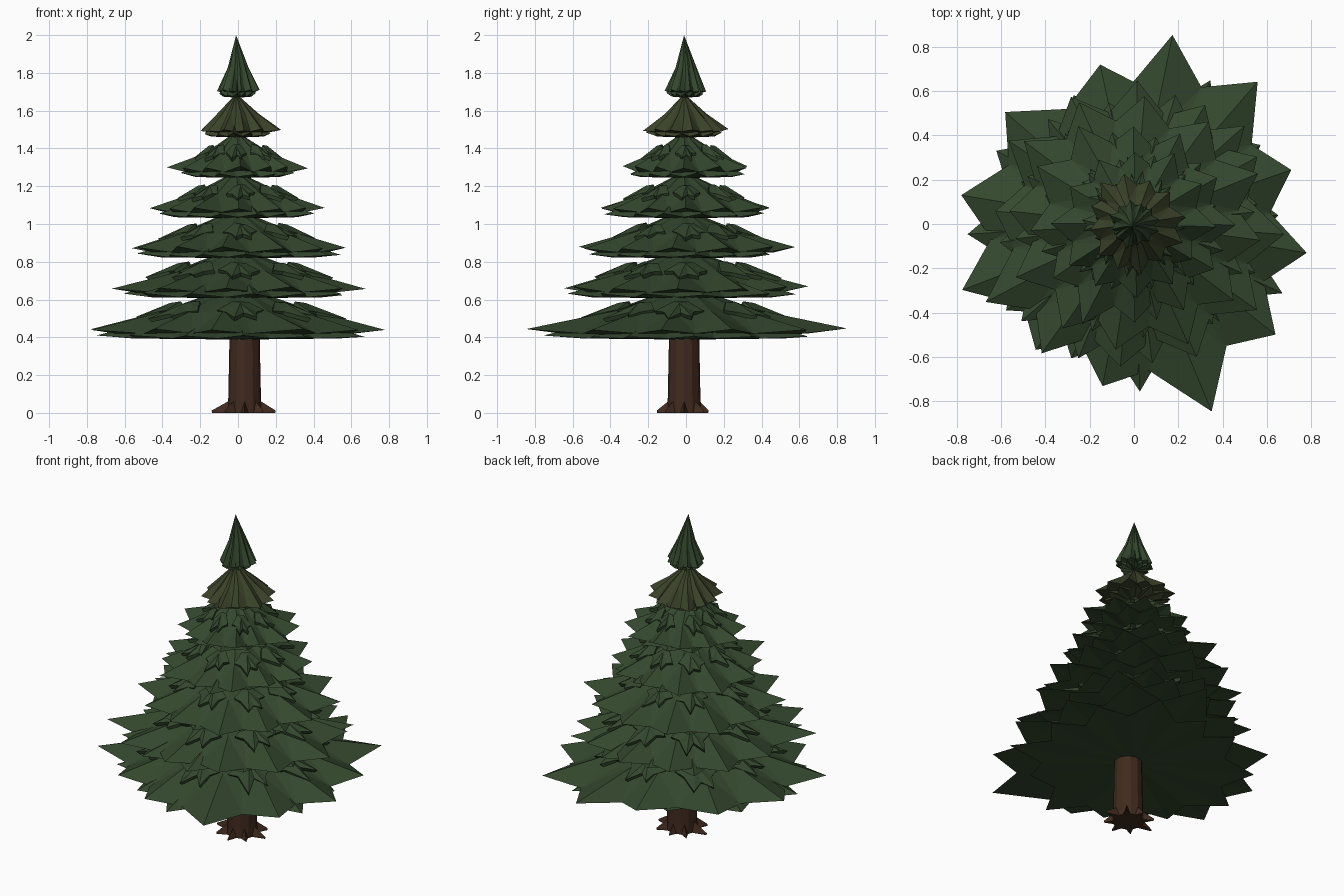
import bpy, bmesh, math, random
from math import cos, sin, radians, pi

if "Cube" in bpy.data.objects:
    bpy.data.objects.remove(bpy.data.objects["Cube"])

random.seed(7)


def material(name, rgb):
    m = bpy.data.materials.new(name)
    m.diffuse_color = (*rgb, 1)
    m.use_nodes = True
    m.node_tree.nodes["Principled BSDF"].inputs["Base Color"].default_value = m.diffuse_color
    return m


GREEN = material("needles", (0.034, 0.064, 0.027))
OLIVE = material("olive_needles", (0.043, 0.055, 0.022))
BARK = material("bark", (0.052, 0.023, 0.013))


def polar(r, a, z, cx=0.0, cy=0.0):
    return (cx + r * cos(a), cy + r * sin(a), z)


def finish(bm, name, mat):
    bmesh.ops.recalc_face_normals(bm, faces=bm.faces)
    me = bpy.data.meshes.new(name)
    bm.to_mesh(me)
    bm.free()
    me.materials.append(mat)
    ob = bpy.data.objects.new(name, me)
    bpy.context.collection.objects.link(ob)
    return ob


def add_star(bm, tips, angles, base, tip_z, low_z, apex, valley, sag):
    """Closed jagged cone: apex, folded middle ring, zigzag rim, flat underside."""
    n = len(tips)
    top = bm.verts.new((-0.01, -0.01, apex))
    bottom = bm.verts.new((0, 0, base))
    mid, rim = [], []
    mean = sum(tips) / n
    half = (tip_z + apex) / 2 - sag
    for i in range(n):
        a, r = angles[i], tips[i]
        b = angles[(i + 1) % n] + (2 * pi if i == n - 1 else 0)
        low = valley * (r + tips[(i + 1) % n]) / 2
        rim.append(bm.verts.new(polar(r, a, tip_z + random.uniform(-.01, .004))))
        mid.append(bm.verts.new(polar(mean * .5, a, half)))
        rim.append(bm.verts.new(polar(low, (a + b) / 2, low_z)))
        mid.append(bm.verts.new(polar(mean * .47, (a + b) / 2, half - .01)))
    for i in range(2 * n):
        j = (i + 1) % (2 * n)
        bm.faces.new((top, mid[i], mid[j]))
        if i % 2 == 0:
            bm.faces.new((mid[i], rim[i], rim[j]))
            bm.faces.new((mid[i], rim[j], mid[j]))
        else:
            bm.faces.new((mid[i], rim[i], mid[j]))
            bm.faces.new((rim[i], rim[j], mid[j]))
        bm.faces.new((bottom, rim[j], rim[i]))


def add_sprig(bm, a, R, surf, thick):
    """Small jagged tuft lying on the slope of a tier."""
    pts = [(.38, -.13), (.50, -.32), (.54, -.18), (.70, -.07),
           (.58, .03), (.66, .15), (.53, .19), (.50, .33), (.39, .14)]
    upper, lower = [], []
    for f, da in pts:
        f *= random.uniform(.95, 1.05)
        z = surf(f) + (thick * .6 if f < .45 else 0)
        upper.append(bm.verts.new(polar(R * f, a + da, z)))
        lower.append(bm.verts.new(polar(R * f * .96, a + da, z - thick * .7)))
    hub = bm.verts.new(polar(R * .45, a, surf(.45) + thick))
    n = len(pts)
    for i in range(n):
        j = (i + 1) % n
        bm.faces.new((hub, upper[i], upper[j]))
        bm.faces.new((upper[i], lower[i], lower[j], upper[j]))


# Foliage tiers: base z, mean tip radius, apex z, sag of the slope
TIERS = [(.388, .80, .68, .022), (.606, .71, .88, .02), (.818, .58, 1.08, .02),
         (1.03, .47, 1.28, .02), (1.243, .345, 1.49, .02),
         (1.457, .225, 1.69, .01), (1.668, .11, 2.0, .02)]
# Lowest tier: tip angle in degrees and tip radius
LOWEST = [(19, .75), (49, .85), (78.5, .87), (102, .735), (139, .77), (170.5, .79),
          (201, .83), (232, .72), (259, .745), (292.5, .915), (322, .81), (350.5, .79)]

for k, (base, R, apex, sag) in enumerate(TIERS):
    tip_z = base + (.06 if k < 5 else .042)
    mat = OLIVE if k == 5 else GREEN
    n = 12
    if k == 0:
        angles = [radians(a) for a, _ in LOWEST]
        tips = [r for _, r in LOWEST]
    else:
        phase = random.uniform(0, pi / 6)
        angles = [phase + 2 * pi * i / n + random.uniform(-.05, .05) for i in range(n)]
        tips = [R * random.uniform(.88, 1.09) for _ in range(n)]

    # Main layer plus a lower, shorter layer filling the gaps
    bm = bmesh.new()
    add_star(bm, tips, angles, base + .008, tip_z, base + .032, apex, .8, sag)
    fill = [R * random.uniform(.76, .95) for _ in range(n)]
    add_star(bm, fill, [a + radians(13) for a in angles], base, base + .024,
             base + .006, apex - .03, .78, sag)
    finish(bm, f"foliage_tier_{k + 1}", mat)

    # Tufts on top of the broad tiers
    if k < 5:
        def surf(f, t=tip_z, p=apex, s=sag):
            half = (t + p) / 2 - s
            return half + (t - half) * (f - .5) / .5 if f > .5 else p + (half - p) * f / .5

        bm = bmesh.new()
        for i in range(8):
            a = -pi / 2 + pi * i / 4 + random.uniform(-.1, .1)
            add_sprig(bm, a, R, surf, .026)
        finish(bm, f"tufts_{k + 1}", mat)

# Trunk
CX, CY, SIDES = .035, -.01, 12
bm = bmesh.new()
rings = []
for r, z in [(.09, 0), (.087, .06), (.08, .40), (.06, .6)]:
    rings.append([bm.verts.new(polar(r, 2 * pi * i / SIDES, z, CX, CY)) for i in range(SIDES)])
for lo, hi in zip(rings, rings[1:]):
    for i in range(SIDES):
        j = (i + 1) % SIDES
        bm.faces.new((lo[i], lo[j], hi[j], hi[i]))
bm.faces.new(rings[0][::-1])
bm.faces.new(rings[-1])
finish(bm, "trunk", BARK)

# Root flares
bm = bmesh.new()
for i in range(8):
    a = 2 * pi * i / 8
    length = (.165, .15, .13, .15, .175, .15, .145, .14)[i]
    tip = bm.verts.new(polar(length, a, .012, CX, CY))
    low = bm.verts.new(polar(length * .98, a, 0, CX, CY))
    left = bm.verts.new(polar(.085, a - .25, 0, CX, CY))
    right = bm.verts.new(polar(.085, a + .25, 0, CX, CY))
    crest = bm.verts.new(polar(.08, a, .065, CX, CY))
    for f in ((tip, crest, left), (tip, right, crest), (tip, left, low),
              (tip, low, right), (low, left, right), (left, crest, right)):
        bm.faces.new(f)
finish(bm, "roots", BARK)
